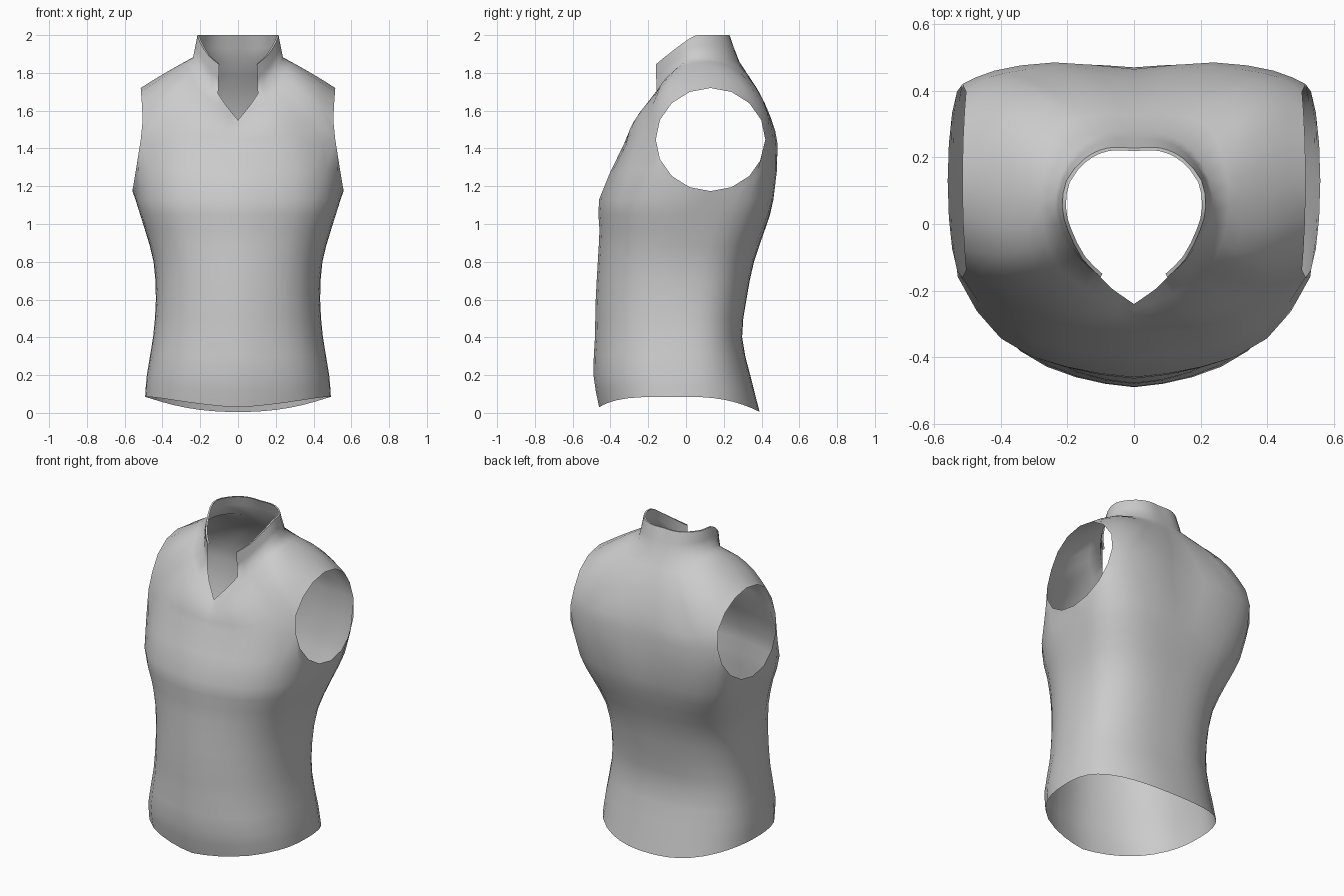
import bpy, bmesh, math
from mathutils import Vector

if "Cube" in bpy.data.objects:
    bpy.data.objects.remove(bpy.data.objects["Cube"])

FRONT, BACK, LAST = 6, 14, 20      # columns: chest 0-6, armhole 6-14, back 14-20
RIDGE = .02                        # soft crease down the front centre


def spline(keys, t):
    """Smooth curve through (t, x, y, ...) keys."""
    ts = [k[0] for k in keys]
    ps = [Vector(k[1:]) for k in keys]
    i = max(0, min(len(ts) - 2, sum(1 for k in ts if k <= t) - 1))

    def slope(j):
        a, b = max(j - 1, 0), min(j + 1, len(ts) - 1)
        return (ps[b] - ps[a]) / (ts[b] - ts[a])
    h = ts[i + 1] - ts[i]
    u = (t - ts[i]) / h
    return (ps[i] * (2*u**3 - 3*u*u + 1) + slope(i) * h * (u**3 - 2*u*u + u)
            + ps[i + 1] * (3*u*u - 2*u**3) + slope(i + 1) * h * (u**3 - u*u))


# Torso sections: z, half width, centre y, front y, back y, front and back squareness
SECTIONS = [(0.0, .492, .0, -.46, .39, 2.6, 2.3), (.2, .483, .0, -.49, .34, 2.55, 2.4),
            (.4, .45, .0, -.482, .297, 2.5, 2.5), (.6, .435, .0, -.478, .32, 2.5, 2.6),
            (.8, .447, .02, -.467, .36, 2.55, 2.8), (.97, .493, .07, -.458, .418, 2.7, 3.2),
            (1.13, .543, .1, -.46, .463, 2.8, 3.8)]
# Mid-chest and mid-back lines at armhole height, by column
CHEST = [(0, 0, -.33, 1.42), (3, .28, -.3, 1.42), (6, .515, -.16, 1.447)]
REAR = [(14, .515, .42, 1.447), (16, .42, .46, 1.43), (18, .24, .485, 1.42), (20, 0, .465, 1.42)]
# Neckline, collar top edge and surface bulge, by column
NECK = [(0, 0, -.24, 1.55), (2, .065, -.195, 1.63), (4, .105, -.155, 1.69),
        (6, .16, -.11, 1.765), (8, .212, -.04, 1.835), (10, .238, .04, 1.88),
        (12, .222, .14, 1.88), (14, .175, .22, 1.87), (17, .09, .272, 1.86), (20, 0, .282, 1.86)]
RIM = [(4, .1, -.16, 1.845), (6, .155, -.105, 1.89), (8, .198, -.02, 1.955),
       (10, .215, .05, 1.998), (12, .203, .13, 2), (14, .15, .195, 2), (17, .08, .228, 2), (20, 0, .228, 2)]
BULGE = [(0, 0, -.01, .005), (3, 0, -.03, .015), (6, 0, -.045, .02), (8, 0, -.03, .02),
         (10, 0, 0, .005), (12, 0, .03, .02), (14, 0, .07, .01), (17, 0, .04, .0), (20, 0, .032, 0)]
# Armhole edge: height, x (second value unused)
ARM_X = [(1.17, .56, 0), (1.32, .535, 0), (1.52, .505, 0), (1.72, .515, 0)]


def section_point(sec, j):
    z, a, yc, yf, yb, nf, nb = sec
    if j <= FRONT:
        phi = 63 * j / FRONT
    elif j <= BACK:
        phi = 63 + 59 * (j - FRONT) / (BACK - FRONT)
    else:
        phi = 122 + 58 * (j - BACK) / (LAST - BACK)
    s, c = math.sin(math.radians(phi)), -math.cos(math.radians(phi))
    d, n = (yc - yf - RIDGE, nf) if c < 0 else (yb - yc, nb)
    r = ((abs(s) / a) ** n + (abs(c) / d) ** n) ** (-1 / n)
    x, y = (r * s if j < LAST else 0), yc + r * c
    if c < 0:
        y -= RIDGE * max(0, 1 - x / .22)
    if z == 0:                     # hem dips at front and back
        z = .085 - (.055 * min(1, abs(y / .46)) ** 5 if y < 0 else .08 * min(1, y / .39) ** 2.5)
    return Vector((x, y, z))


def armhole(j, side):
    a = math.pi * (j - FRONT) / (BACK - FRONT)
    z = 1.447 + side * .273 * math.sin(a)
    return Vector((spline(ARM_X, z)[0], .13 - .29 * math.cos(a), z))


def middle(j, side):
    if j <= FRONT:
        return spline(CHEST, j)
    return spline(REAR, j) if j >= BACK else armhole(j, side)


def yoke(j, t):
    p = middle(j, 1).lerp(spline(NECK, j), t)
    return p + spline(BULGE, j) * 4 * t * (1 - t)


def resample(points, steps):
    """Spline by arc length, with a fixed number of steps per span."""
    dist = [0]
    for p, q in zip(points, points[1:]):
        dist.append(dist[-1] + (q - p).length)
    keys = [(d, *p) for d, p in zip(dist, points)]
    out = [spline(keys, a + (b - a) * k / steps) for a, b in zip(dist, dist[1:]) for k in range(steps)]
    return out + [points[-1]]


def add_grid(bm, columns):
    grid = [[bm.verts.new(p) for p in col] for col in columns]
    for c, d in zip(grid, grid[1:]):
        for i in range(len(c) - 1):
            bm.faces.new((c[i], d[i], d[i + 1], c[i + 1]))


def make_part(name, grids):
    bm = bmesh.new()
    for g in grids:
        add_grid(bm, g)
    bmesh.ops.remove_doubles(bm, verts=bm.verts, dist=.0005)
    me = bpy.data.meshes.new(name)
    bm.to_mesh(me)
    bm.free()
    ob = bpy.data.objects.new(name, me)
    bpy.context.collection.objects.link(ob)
    me.materials.append(grey)
    mir = ob.modifiers.new("mirror", 'MIRROR')
    mir.merge_threshold = .001
    bpy.ops.object.select_all(action='DESELECT')
    ob.select_set(True)
    bpy.context.view_layer.objects.active = ob
    bpy.ops.object.shade_smooth_by_angle(angle=math.radians(65))
    return ob


grey = bpy.data.materials.new("grey cloth")
grey.diffuse_color = (.6, .6, .6, 1)
grey.use_nodes = True
grey.node_tree.nodes["Principled BSDF"].inputs["Base Color"].default_value = grey.diffuse_color


# Vest body: chest and back columns run from hem to neck, side columns stop at the armhole
def full_column(j):
    low = [section_point(s, j) for s in SECTIONS]
    return resample(low + [yoke(j, t) for t in (0, .33, .67, 1)], 2)


def side_column(j):
    return resample([section_point(s, j) for s in SECTIONS] + [middle(j, -1)], 2)


def shoulder_column(j):
    return resample([yoke(j, t) for t in (0, .33, .67, 1)], 2)


# Standing collar, open at the front, with a narrow turned-in lip
def collar_column(j):
    base, rim = spline(NECK, j), spline(RIM, j)
    lip = rim.lerp(Vector((0, .05, rim.z)), .05)
    if j == LAST:
        lip.x = 0
    return [base, base.lerp(rim, .5), rim, lip]


side = [full_column(j)[:15] if j in (FRONT, BACK) else side_column(j) for j in range(FRONT, BACK + 1)]
shoulder = [full_column(j)[14:] if j in (FRONT, BACK) else shoulder_column(j) for j in range(FRONT, BACK + 1)]
make_part("vest", [[full_column(j) for j in range(FRONT + 1)], side, shoulder,
                   [full_column(j) for j in range(BACK, LAST + 1)],
                   [collar_column(j) for j in range(4, LAST + 1)]])
